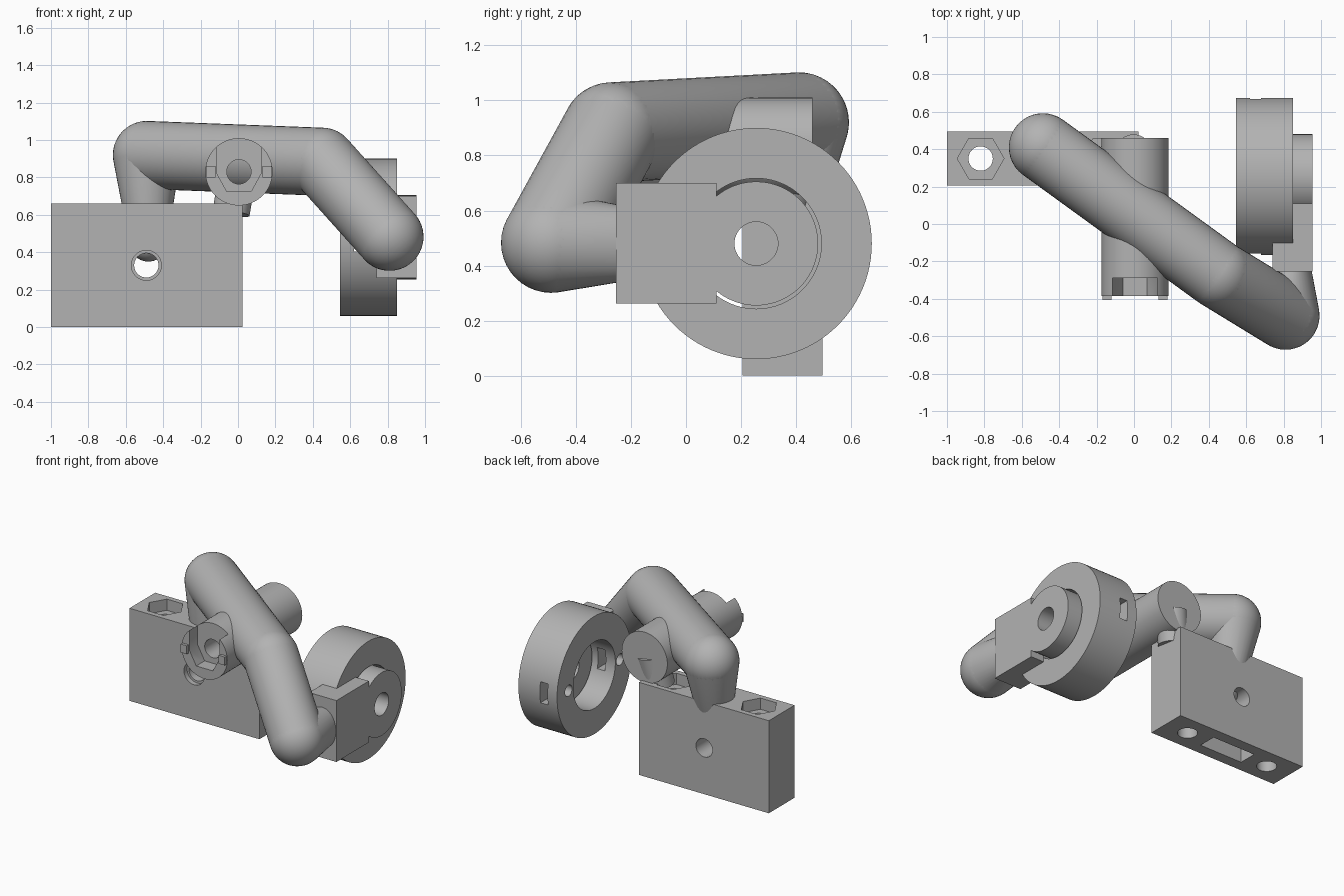
import bpy, bmesh, math
from mathutils import Vector, Matrix

if "Cube" in bpy.data.objects:
    bpy.data.objects.remove(bpy.data.objects["Cube"])

grey = bpy.data.materials.new("grey_plastic")
grey.diffuse_color = (0.45, 0.45, 0.45, 1)
grey.use_nodes = True
grey.node_tree.nodes["Principled BSDF"].inputs["Base Color"].default_value = grey.diffuse_color


def make(name, bm):
    me = bpy.data.meshes.new(name)
    bmesh.ops.recalc_face_normals(bm, faces=bm.faces[:])
    bm.to_mesh(me)
    bm.free()
    ob = bpy.data.objects.new(name, me)
    bpy.context.collection.objects.link(ob)
    me.materials.append(grey)
    return ob


def box(name, lo, hi):
    lo, hi = Vector(lo), Vector(hi)
    bm = bmesh.new()
    bmesh.ops.create_cube(bm, size=1, matrix=Matrix.Translation((lo + hi) / 2) @ Matrix.Diagonal((*(hi - lo), 1)))
    return make(name, bm)


def rod(name, a, b, r, n=64, r2=None):
    a, b = Vector(a), Vector(b)
    bm = bmesh.new()
    q = (b - a).to_track_quat('Z', 'Y').to_matrix().to_4x4()
    bmesh.ops.create_cone(bm, cap_ends=True, segments=n, radius1=r, radius2=r if r2 is None else r2,
                          depth=(b - a).length, matrix=Matrix.Translation((a + b) / 2) @ q)
    return make(name, bm)


def hull(name, *pieces):
    """Convex skin around point groups."""
    bm = bmesh.new()
    for pts in pieces:
        for p in pts:
            bm.verts.new(p)
    res = bmesh.ops.convex_hull(bm, input=bm.verts[:])
    inner = [v for v in res["geom_interior"] if isinstance(v, bmesh.types.BMVert)]
    bmesh.ops.delete(bm, geom=inner, context='VERTS')
    return make(name, bm)


def ball(c, r, axis):
    """Points of a sphere whose pole lies along axis."""
    q = Vector(axis).to_track_quat('Z', 'Y')
    pts = [Vector(c) + q @ Vector((0, 0, s * r)) for s in (-1, 1)]
    for i in range(1, 20):
        t = math.pi * i / 20
        for j in range(40):
            p = math.tau * j / 40
            pts.append(Vector(c) + q @ Vector((math.sin(t) * math.cos(p), math.sin(t) * math.sin(p), math.cos(t))) * r)
    return pts


def cut(ob, *cutters):
    for c in cutters:
        m = ob.modifiers.new("cut", 'BOOLEAN')
        m.operation, m.solver, m.object = 'DIFFERENCE', 'EXACT', c
    dg = bpy.context.evaluated_depsgraph_get()
    me = bpy.data.meshes.new_from_object(ob.evaluated_get(dg))
    ob.modifiers.clear()
    ob.data = me
    for c in cutters:
        bpy.data.objects.remove(c)


# Mounting block with bolt holes, hex nut pockets and a slot underneath
block = box("mount_block", (-1, 0.205, 0), (0.025, 0.495, 0.66))
cutters = [rod("cross_hole", (-0.49, 0, 0.33), (-0.49, 0.7, 0.33), 0.065),
           rod("cross_counterbore", (-0.49, 0.1, 0.33), (-0.49, 0.24, 0.33), 0.08),
           box("bottom_slot", (-0.66, 0.285, -0.1), (-0.32, 0.415, 0.15))]
for x in (-0.82, -0.155):
    cutters.append(rod("bolt_hole", (x, 0.35, -0.1), (x, 0.35, 0.8), 0.065))
    pocket = rod("nut_pocket", (0, 0, 0.58), (0, 0, 0.8), 0.125, 6)
    pocket.data.transform(Matrix.Translation((x, 0.35, 0)) @ Matrix.Rotation(math.pi / 2, 4, 'Z'))
    cutters.append(pocket)
cut(block, *cutters)

# Bent arm
R = 0.182
P1, P2, P3 = Vector((-0.487, 0.41, 0.92)), Vector((0.45, -0.27, 0.884)), Vector((0.81, -0.49, 0.483))
foot = Vector((-0.48, 0.35, 0.45))
hull("arm_leg", ball(P1, R, foot - P1), ball(foot, 0.1, foot - P1))
hull("arm_beam", ball(P1, R, P2 - P1), ball(P2, R, P2 - P1))
hull("arm_forearm", ball(P2, R, P3 - P2), ball(P3, R, P3 - P2))
end = [Vector((0.848 + 0.1 * math.cos(a), -0.24, 0.48 + 0.14 * math.sin(a)))
       for a in (math.tau * i / 48 for i in range(48))]
hull("arm_wrist", ball(P3, R, (0, 1, 0)), end)

# Cross hub with an open nut slot and screw hole at the front
HX, HZ = 0.005, 0.83
hub = rod("cross_hub", (HX, -0.385, HZ), (HX, 0.46, HZ), 0.18)
slot = hull("nut_slot", [(HX + s * x, y, z) for s in (-1, 1) for y in (-0.5, -0.29)
                         for x, z in ((0.12, 1.1), (0.12, 0.825), (0.065, 0.725))])
cut(hub, slot, rod("screw_hole", (HX, -0.4, HZ), (HX, -0.05, HZ), 0.065))
for s in (-1, 1):
    box("hub_tab", (HX + s * 0.15 - 0.024, -0.405, 0.80), (HX + s * 0.15 + 0.024, -0.37, 0.86))
rod("hub_strut", (-0.037, 0.35, 0.61), (0.0, 0.38, 0.83), 0.1, 40)

# Wheel ring with axial pin holes and side slots
CY, CZ = 0.255, 0.48
ring = rod("wheel_ring", (0.545, CY, CZ), (0.85, CY, CZ), 0.42, 96)
cut(ring, rod("ring_bore", (0.4, CY, CZ), (1, CY, CZ), 0.237, 80),
    box("ring_slot", (0.62, -0.3, CZ - 0.075), (0.68, 0.8, CZ + 0.075)),
    *[rod("pin_hole", (0.5, CY + s * 0.29, CZ), (0.65, CY + s * 0.29, CZ), 0.04, 32) for s in (-1, 1)])

# Wheel bracket: block, thin tongue and round boss
box("bracket_block", (0.74, -0.255, 0.262), (0.955, -0.1, 0.70))
box("bracket_tongue", (0.851, -0.255, 0.262), (0.955, 0.11, 0.70))
boss = rod("bracket_boss", (0.72, CY, CZ), (0.955, CY, CZ), 0.225, 80)
cut(boss, rod("axle_hole", (0.6, CY, CZ), (1.1, CY, CZ), 0.079, 48))

# Smooth round surfaces, keep edges sharp
for ob in bpy.context.collection.objects:
    ob.select_set(True)
    bpy.context.view_layer.objects.active = ob
bpy.ops.object.shade_smooth_by_angle(angle=math.radians(30))
